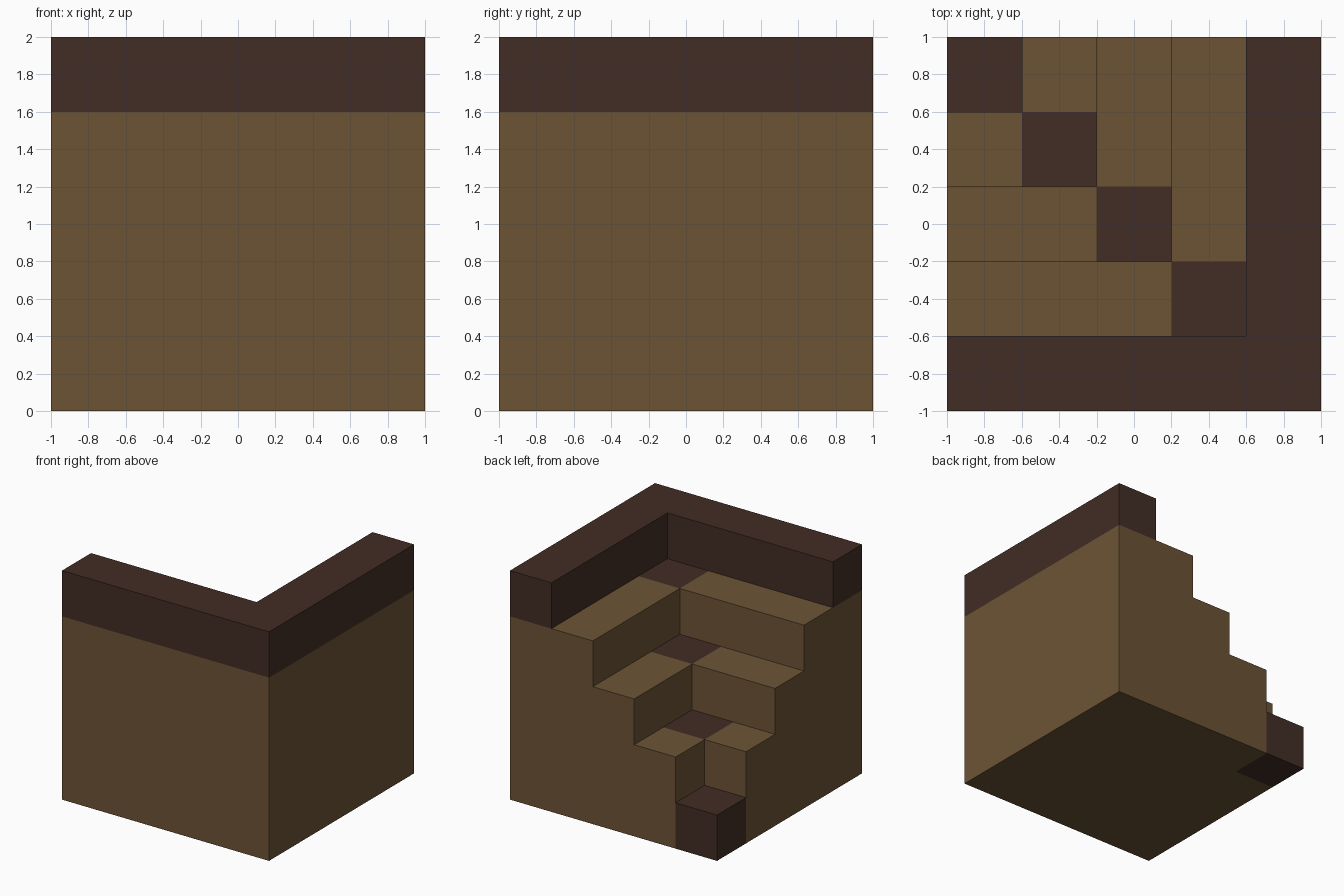
import bpy
import bmesh

if "Cube" in bpy.data.objects:
    bpy.data.objects.remove(bpy.data.objects["Cube"], do_unlink=True)

STEPS = 5
UNIT = 2 / STEPS


def make_material(name, srgb):
    color = tuple(((c / 255 + 0.055) / 1.055) ** 2.4 for c in srgb) + (1,)
    mat = bpy.data.materials.new(name)
    mat.use_nodes = True
    mat.diffuse_color = color
    bsdf = mat.node_tree.nodes["Principled BSDF"]
    bsdf.inputs["Base Color"].default_value = color
    bsdf.inputs["Roughness"].default_value = 0.9
    return mat


wood = make_material("tan wood", (108, 84, 53))
trim = make_material("dark brown trim", (66, 45, 37))


def build_step(level):
    """One L-shaped layer, open toward the low corner at -x, +y."""
    a = round(-1 + UNIT * level, 4)   # inner corner of the L is (a, -a)
    b = -a
    xs = sorted({-1, a, round(a + UNIT, 4), 1})
    ys = sorted({-1, round(b - UNIT, 4), b, 1})
    bm = bmesh.new()

    # Footprint laid out as rectangles, leaving the notch empty
    for x0, x1 in zip(xs, xs[1:]):
        for y0, y1 in zip(ys, ys[1:]):
            if x1 <= a and y0 >= b:
                continue
            corners = [(x0, y0), (x1, y0), (x1, y1), (x0, y1)]
            bm.faces.new([bm.verts.new((x, y, level * UNIT)) for x, y in corners])
    bmesh.ops.remove_doubles(bm, verts=bm.verts[:], dist=0.001)

    # Raise the footprint into a solid layer
    raised = bmesh.ops.extrude_face_region(bm, geom=bm.faces[:], use_keep_orig=True)
    top = [v for v in raised["geom"] if isinstance(v, bmesh.types.BMVert)]
    bmesh.ops.translate(bm, verts=top, vec=(0, 0, UNIT))
    bmesh.ops.recalc_face_normals(bm, faces=bm.faces[:])

    # Dark rim on the top layer, dark square at each inner corner
    for face in bm.faces:
        c = face.calc_center_median()
        in_corner = a - 0.01 < c.x < a + UNIT and b - UNIT < c.y < b + 0.01
        face.material_index = int(level == STEPS - 1 or in_corner)

    name = "top_rim" if level == STEPS - 1 else f"corner_step_{level + 1}"
    mesh = bpy.data.meshes.new(name)
    bm.to_mesh(mesh)
    bm.free()
    mesh.materials.append(wood)
    mesh.materials.append(trim)
    bpy.context.collection.objects.link(bpy.data.objects.new(name, mesh))


for level in range(STEPS):
    build_step(level)
